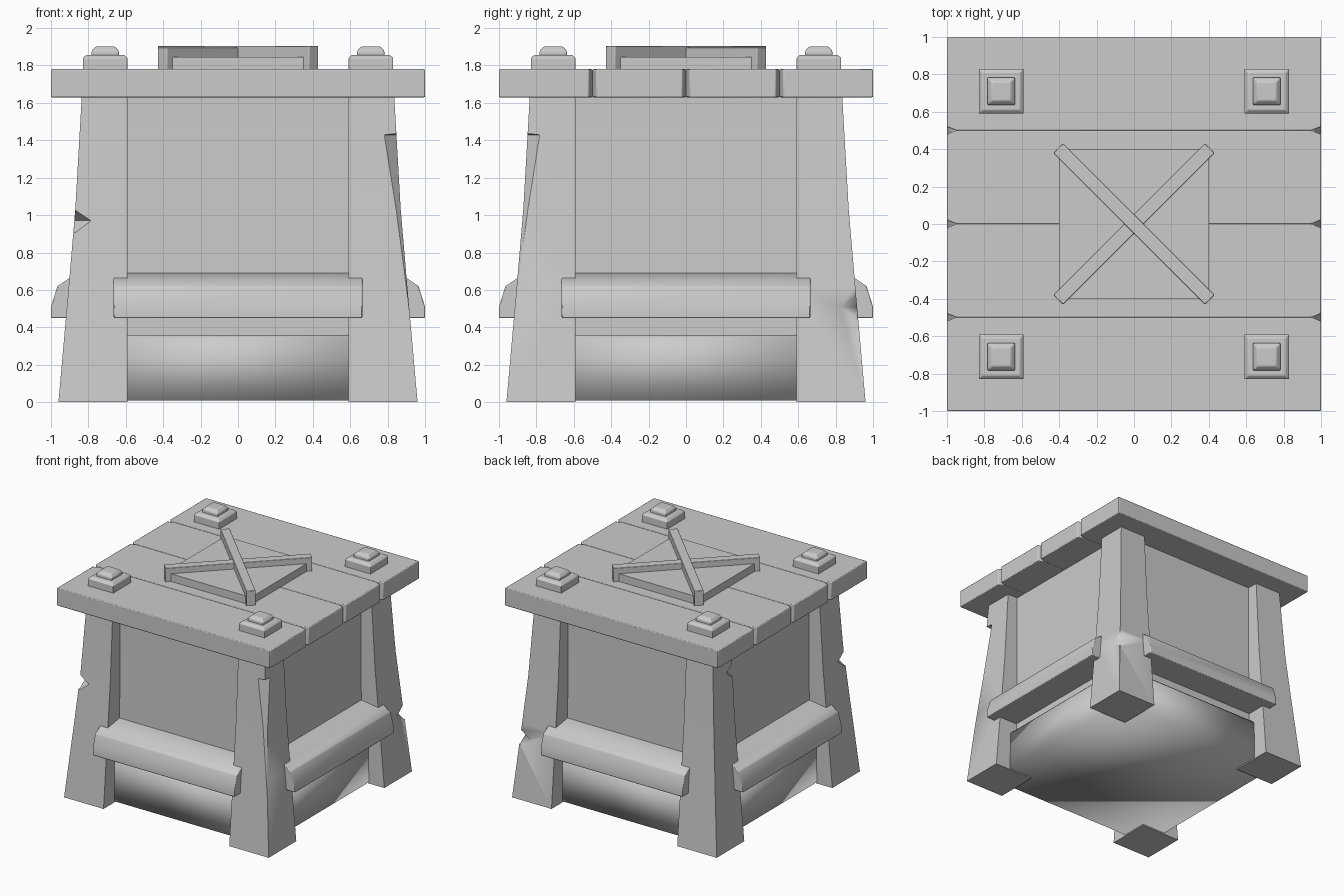
import bpy, bmesh
from math import radians, pi, sqrt
from mathutils import Matrix

if "Cube" in bpy.data.objects:
    bpy.data.objects.remove(bpy.data.objects["Cube"])


def make(name, rings, matrix=None, bevel=0.0, angle=40):
    """Loft equal-length loops of 3D points into a closed, smooth-by-angle solid."""
    bm = bmesh.new()
    loops = [[bm.verts.new(p) for p in ring] for ring in rings]
    n = len(loops[0])
    for a, b in zip(loops, loops[1:]):
        for i in range(n):
            j = (i + 1) % n
            bm.faces.new((a[i], a[j], b[j], b[i]))
    bm.faces.new(loops[0][::-1])
    bm.faces.new(loops[-1])
    if matrix:
        bm.transform(matrix)
    bmesh.ops.recalc_face_normals(bm, faces=bm.faces)
    mesh = bpy.data.meshes.new(name)
    bm.to_mesh(mesh)
    bm.free()
    ob = bpy.data.objects.new(name, mesh)
    bpy.context.collection.objects.link(ob)
    bpy.ops.object.select_all(action='DESELECT')
    ob.select_set(True)
    bpy.context.view_layer.objects.active = ob
    bpy.ops.object.shade_smooth_by_angle(angle=radians(angle))
    if bevel:
        m = ob.modifiers.new("Soft edges", 'BEVEL')
        m.width, m.segments, m.limit_method = bevel, 2, 'ANGLE'
    return ob


def rect(x0, x1, y0, y1, z):
    return [(x0, y0, z), (x1, y0, z), (x1, y1, z), (x0, y1, z)]


def square(h, z, cx=0, cy=0):
    return rect(cx - h, cx + h, cy - h, cy + h, z)


def chip(leg, x, y, z, size, turn, tilt):
    """Cut a rotated box out of a leg."""
    sx, sy, sz = size
    rings = [rect(-sx/2, sx/2, -sy/2, sy/2, s * sz / 2) for s in (-1, 1)]
    mat = (Matrix.Translation((x, y, z)) @ Matrix.Rotation(turn, 4, 'Z')
           @ Matrix.Rotation(tilt, 4, 'Y'))
    cutter = make("chip_cutter", rings, mat)
    cutter.hide_render = True
    cutter.hide_set(True)
    cutter.display_type = 'WIRE'
    m = leg.modifiers.new("Chip", 'BOOLEAN')
    m.operation, m.solver, m.object = 'DIFFERENCE', 'EXACT', cutter


# Main body: wide foot, small ledge, then the recessed wall
make("body_base", [square(0.815, 0.01), square(0.81, 0.34), square(0.79, 0.36)], angle=100)
make("body_wall", [square(0.75, 0.3), square(0.74, 1.0), square(0.74, 1.64)])

# Tapered corner legs
legs = {}
for sx in (-1, 1):
    for sy in (-1, 1):
        rings = [rect(sx * 0.59, sx * o, sy * 0.59, sy * o, z)
                 for o, z in ((0.96, 0), (0.905, 0.62), (0.87, 1.03), (0.835, 1.64))]
        legs[sx, sy] = make("corner_leg", rings)

# Chips and dents in the legs
dent = (0.09, 0.4, 0.09)
chip(legs[-1, -1], -0.875, -0.875, 0.97, dent, pi / 4, pi / 4)
chip(legs[1, 1], 0.915, 0.915, 0.51, dent, pi / 4, pi / 4)
chip(legs[-1, 1], -0.85, 0.59, 1.42, (0.08, 0.3, 0.08), pi / 4, pi / 4)
r = 1.325 / sqrt(2)
chip(legs[1, -1], r, -r, 0.96, (0.2, 0.5, 0.98), -pi / 4, radians(-8.7))

# Rails on all four sides
profile = [(-0.70, 0.45), (-1.0, 0.45), (-1.0, 0.51), (-0.965, 0.62),
           (-0.90, 0.665), (-0.74, 0.69), (-0.70, 0.69)]
for k in range(4):
    rings = [[(x, y, z) for y, z in profile] for x in (-0.665, 0.665)]
    make("side_rail", rings, Matrix.Rotation(k * pi / 2, 4, 'Z'), bevel=0.006)

# Four lid planks, nicked where their ends meet
for k in range(4):
    y0, y1 = -1 + 0.5 * k, -0.5 + 0.5 * k
    a = 0.02 if k > 0 else 0.002
    b = 0.02 if k < 3 else 0.002
    outline = [(-1, y0 + a), (-0.95, y0), (0.95, y0), (1, y0 + a),
               (1, y1 - b), (0.95, y1), (-0.95, y1), (-1, y1 - b)]
    if k == 0:
        outline[0], outline[3] = (-1, y0), (1, y0)
    if k == 3:
        outline[4], outline[7] = (1, y1), (-1, y1)
    make("lid_plank", [[(x, y, z) for x, y in outline] for z in (1.63, 1.78)], bevel=0.006)

# Stepped bolts above the legs
for sx in (-0.71, 0.71):
    for sy in (-0.71, 0.71):
        make("bolt_base", [square(h, z, sx, sy) for h, z in
                           ((0.12, 1.775), (0.12, 1.84), (0.10, 1.857))], bevel=0.004)
        make("bolt_head", [square(h, z, sx, sy) for h, z in
                           ((0.074, 1.85), (0.072, 1.88), (0.05, 1.902))], bevel=0.006)

# Raised plate with crossed strips
make("lid_plate", [square(0.4, 1.775), square(0.4, 1.845)])
for turn, top in ((pi / 4, 1.895), (-pi / 4, 1.905)):
    make("cross_strip", [rect(-0.573, 0.573, -0.036, 0.036, z) for z in (1.775, top)],
         Matrix.Rotation(turn, 4, 'Z'), bevel=0.004)
